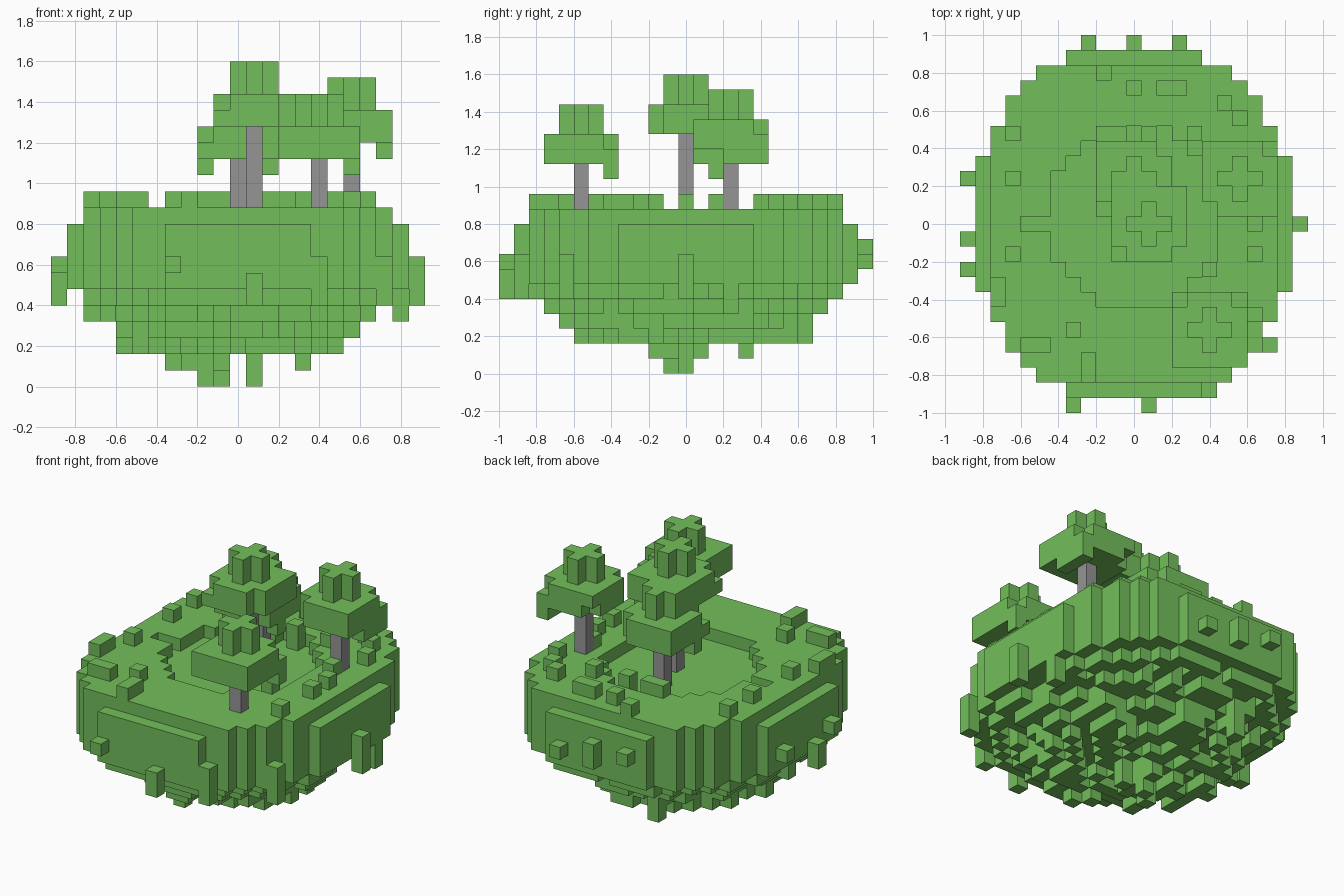
import bpy, bmesh, random
from mathutils import Vector

CELL = 0.08
random.seed(4)

cube = bpy.data.objects.get("Cube")
if cube:
    bpy.data.objects.remove(cube, do_unlink=True)


def material(name, rgb):
    mat = bpy.data.materials.new(name)
    mat.use_nodes = True
    color = (*rgb, 1.0)
    mat.diffuse_color = color
    mat.node_tree.nodes["Principled BSDF"].inputs["Base Color"].default_value = color
    return mat


GREEN = material("grass green", (0.17, 0.52, 0.105))
GREY = material("trunk grey", (0.30, 0.30, 0.30))


def block_object(name, cells, mat):
    """Make one mesh from grid cells, keeping only the exposed sides."""
    cells = set(cells)
    bm = bmesh.new()
    for cell in cells:
        for axis in range(3):
            for sign in (-1, 1):
                near = list(cell)
                near[axis] += sign
                if tuple(near) in cells:
                    continue
                n = Vector((0, 0, 0))
                n[axis] = sign / 2
                u = Vector((0, 0, 0))
                u[(axis + 1) % 3] = 0.5
                v = (2 * n).cross(u)
                mid = Vector(cell) + Vector((0, 0, 0.5)) + n
                corners = (mid - u - v, mid + u - v, mid + u + v, mid - u + v)
                bm.faces.new([bm.verts.new(c * CELL) for c in corners])
    bmesh.ops.remove_doubles(bm, verts=bm.verts, dist=CELL / 100)
    mesh = bpy.data.meshes.new(name)
    bm.to_mesh(mesh)
    bm.free()
    mesh.materials.append(mat)
    obj = bpy.data.objects.new(name, mesh)
    bpy.context.collection.objects.link(obj)
    return obj


def column(i, j, low, high):
    return {(i, j, k) for k in range(low, high + 1)}


# Island: stepped bowl with a rough underside and a sunken pond
half_width = [10] * 5 + [9, 9, 8, 8, 7, 6, 4]
steps = [(0.62, 2), (0.7, 3), (0.8, 4), (0.93, 5)]
island = set()
for j in range(-11, 12):
    width = half_width[abs(j)]
    for i in range(-width, width + 1):
        r = ((i / 10.7) ** 2 + (j / 11.8) ** 2) ** 0.5
        low = next((k for limit, k in steps if r < limit), 6)
        if r < 0.85:
            low += random.choice((0, 1))
        pond = i * i + (j - 0.5) ** 2 <= 34.5 or (j == 0 and -8 < i < 0)
        land = abs(i) < 10 and abs(j) < 11 and not pond
        island |= column(i, j, low, 10 if land else 9)
block_object("island", island, GREEN)

# Hanging roots below
roots = column(4, 4, 1, 3) | column(-3, 8, 2, 4) | column(-7, 0, 2, 4)
roots |= column(-9, 0, 4, 5)
for i in range(-4, 0):
    for j in range(-2, 2):
        if random.random() < 0.5:
            roots |= column(i, j, 1, 3)
for i, j in ((-2, -1), (-1, 0), (1, 0)):
    roots |= column(i, j, 0, 3)
block_object("hanging_roots", roots, GREEN)

# Moss lumps on the sides
moss = set()
for i, j, low, high in (
    (-11, 3, 7, 7), (-11, -1, 5, 6), (-11, -3, 7, 7), (11, 0, 5, 7),
    (-4, -12, 7, 7), (1, -12, 5, 6), (-3, 12, 8, 8), (0, 12, 7, 8),
    (3, 12, 7, 7), (9, -8, 5, 7), (10, 3, 4, 6), (5, -11, 5, 7),
):
    moss |= column(i, j, low, high)
block_object("side_moss", moss, GREEN)

# Grass tufts on the ground and the pond's back bank
tufts = set()
for i, j in (
    (-8, 3), (-8, -2), (0, 9), (2, 9), (3, 9), (-2, 10), (7, 7), (8, -2),
    (5, -3), (-4, -7), (-3, -9), (-3, -10), (-7, -8), (8, 0),
    (-8, 6), (8, 5), (6, 8), (8, -6), (-9, -4), (-9, -5), (-6, -8),
    (7, 2), (-2, 6), (-1, 6), (1, 6), (4, 6),
):
    tufts |= column(i, j, 10, 11)
block_object("grass_tufts", tufts, GREEN)

# Trees: trunk, two crown layers with cut corners, cross-shaped top, hanging leaves
# (x, y, crown base, corners cut low, corners cut high, hanging leaves)
trees = {
    "middle": (1, 0, 16, [(2, -2)], [(2, -2), (-2, -2)], []),
    "front": (5, -7, 14, [(-2, 2)], [(-2, 2), (2, 2)], [(2, 2)]),
    "side": (7, 3, 15, [(-2, -2), (-2, 2)], [(-2, -2), (2, 2)], [(2, 0), (2, 1), (2, 2)]),
    "back": (0, 3, 14, [(2, 2)], [(-2, -2), (2, 2)], [(-2, -1), (2, -1)]),
}
for name, (x, y, base, low_cuts, high_cuts, drips) in trees.items():
    block_object(name + "_tree_trunk", column(x, y, 10, base - 1), GREY)
    crown = set()
    for i in range(-2, 3):
        for j in range(-2, 3):
            for layer, cuts in enumerate((low_cuts, high_cuts)):
                if (i, j) not in cuts:
                    crown.add((x + i, y + j, base + layer))
            if abs(i) + abs(j) <= 1:
                crown |= column(x + i, y + j, base + 2, base + 3)
    for i, j in drips:
        crown.add((x + i, y + j, base - 1))
    block_object(name + "_tree_crown", crown, GREEN)
